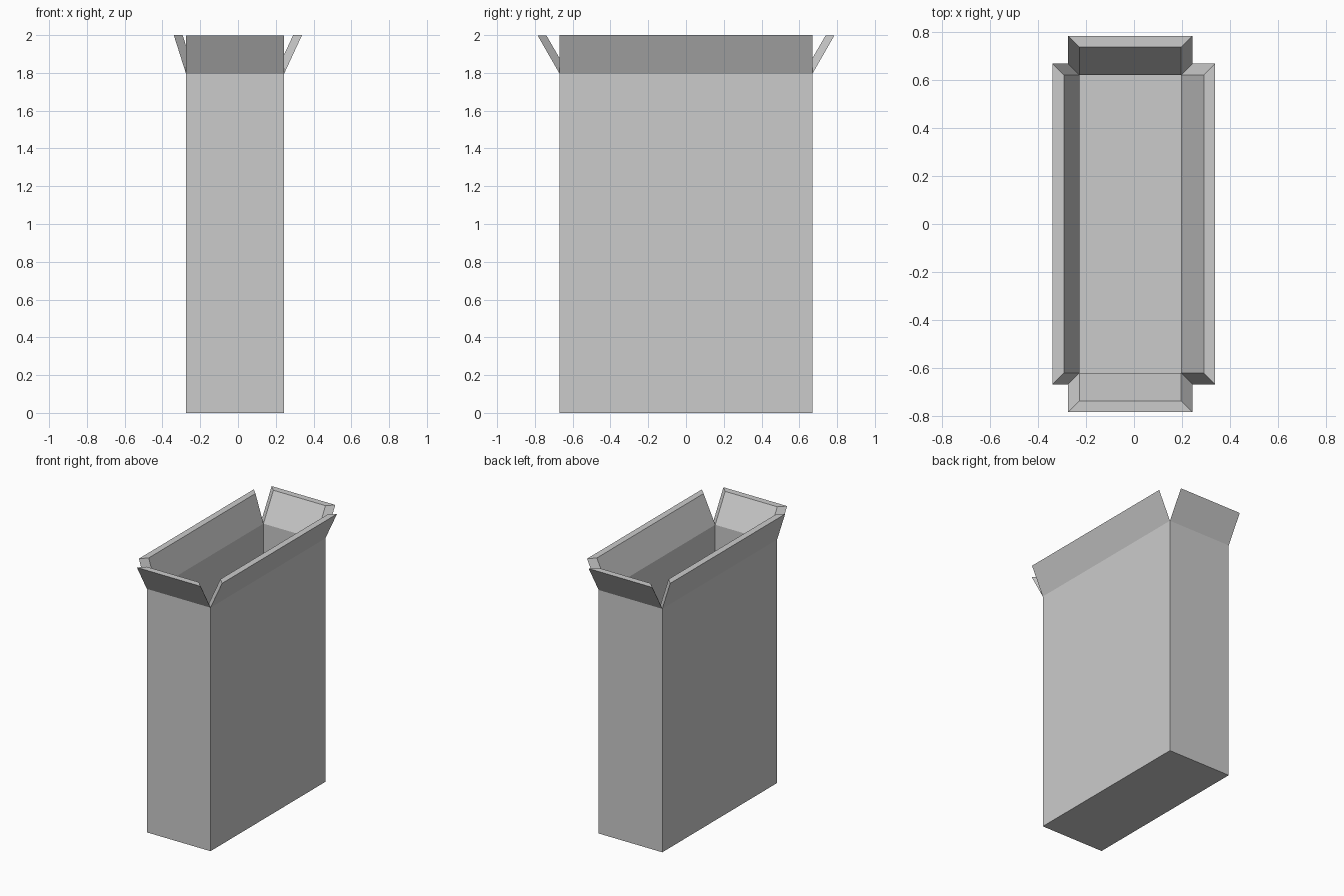
import bpy, bmesh

if "Cube" in bpy.data.objects:
    bpy.data.objects.remove(bpy.data.objects["Cube"])

T = 0.047                                # board thickness
X0, X1, Y = -0.275, 0.244, 0.669         # outer body extents
FOLD, TOP = 1.795, 2.0                   # fold line and flap top heights
# outward lean of each flap: front, right, back, left
LEAN = [(0, -0.116), (0.095, 0), (0, 0.116), (-0.065, 0)]
FLAP_TOP = [1.997, TOP, 1.997, TOP]

bm = bmesh.new()


def skin(inset, floor_z):
    """One skin of the open box: floor, four walls and four leaning flaps."""
    x0, x1, y = X0 + inset, X1 - inset, Y - inset
    corners = [(x0, -y), (x1, -y), (x1, y), (x0, y)]
    low = [bm.verts.new((a, b, floor_z)) for a, b in corners]
    fold = [bm.verts.new((a, b, FOLD)) for a, b in corners]
    bm.faces.new(low)
    flaps = []
    for i, (dx, dy) in enumerate(LEAN):
        j = (i + 1) % 4
        bm.faces.new((low[i], low[j], fold[j], fold[i]))
        tips = [bm.verts.new((corners[k][0] + dx, corners[k][1] + dy, FLAP_TOP[i]))
                for k in (i, j)]
        loop = [fold[i], tips[0], tips[1], fold[j]]
        bm.faces.new(loop)
        flaps.append(loop)
    return flaps


# outer and inner skins, joined along the free edges of every flap
for outer, inner in zip(skin(0, 0), skin(T, T)):
    for k in range(3):
        bm.faces.new((outer[k], outer[k + 1], inner[k + 1], inner[k]))

bmesh.ops.recalc_face_normals(bm, faces=bm.faces)
mesh = bpy.data.meshes.new("open_carton")
bm.to_mesh(mesh)
bm.free()
bpy.context.collection.objects.link(bpy.data.objects.new("open_carton", mesh))
